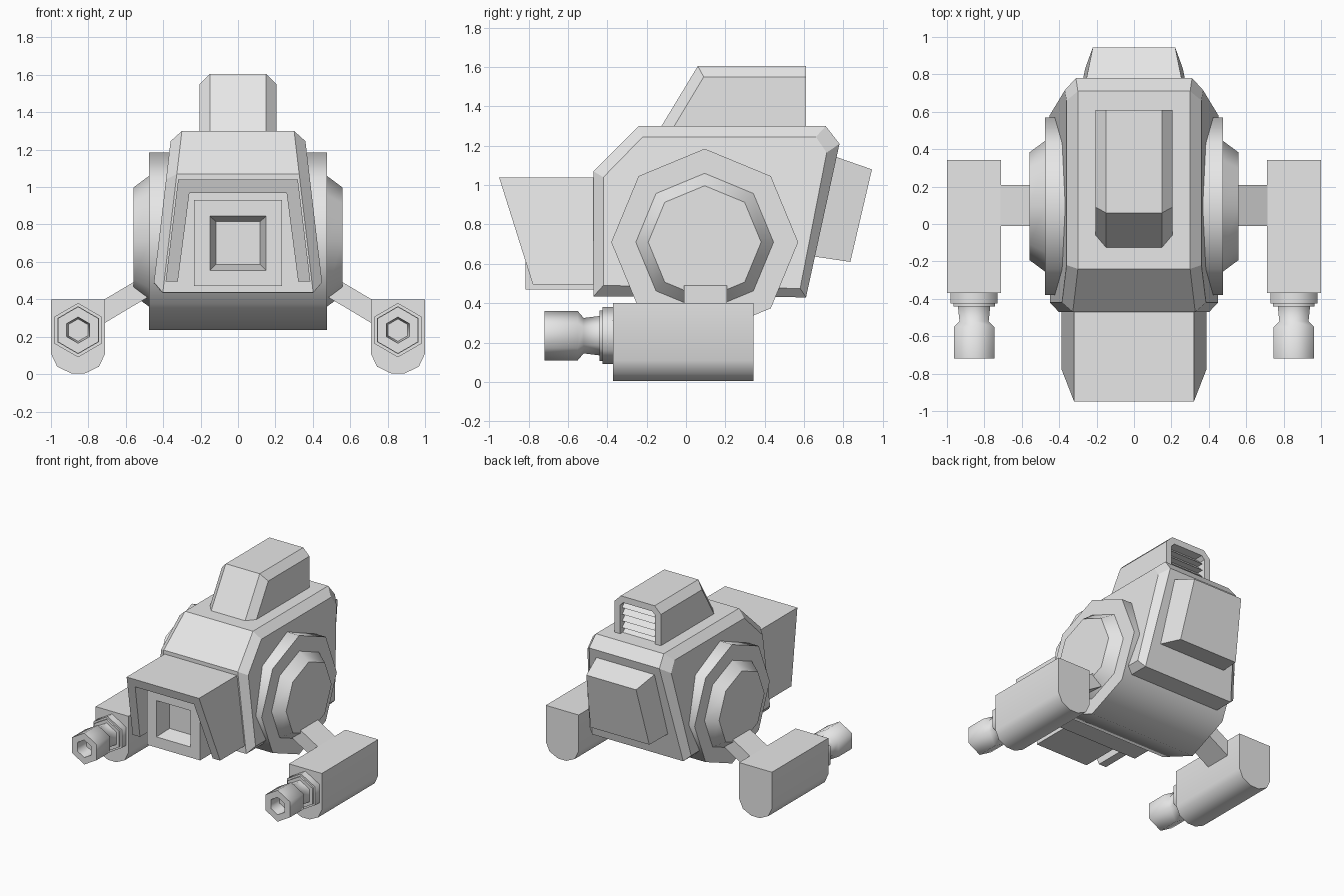
import bpy, bmesh, math
from mathutils import Vector

cube = bpy.data.objects.get("Cube")
if cube:
    bpy.data.objects.remove(cube, do_unlink=True)

grey = bpy.data.materials.new("light_grey")
grey.use_nodes = True
grey.diffuse_color = (0.8, 0.8, 0.8, 1)
grey.node_tree.nodes["Principled BSDF"].inputs["Base Color"].default_value = (0.8, 0.8, 0.8, 1)


def loft(name, rings, smooth=None, recess=None):
    """Skin equal-sized rings and cap both ends.
    recess = (direction, border, depth, end scale) sinks the face facing that way."""
    bm = bmesh.new()
    loops = [[bm.verts.new(p) for p in ring] for ring in rings]
    n = len(loops[0])
    for a, b in zip(loops, loops[1:]):
        for i in range(n):
            j = (i + 1) % n
            bm.faces.new((a[i], a[j], b[j], b[i]))
    bm.faces.new(loops[0])
    bm.faces.new(loops[-1])
    bmesh.ops.recalc_face_normals(bm, faces=bm.faces)
    if recess:
        direction, border, depth, scale = recess
        direction = Vector(direction)
        bm.normal_update()
        face = max(bm.faces, key=lambda f: f.normal.dot(direction))
        bmesh.ops.inset_individual(bm, faces=[face], thickness=border, use_even_offset=True)
        out = bmesh.ops.extrude_face_region(bm, geom=[face])["geom"]
        verts = [v for v in out if isinstance(v, bmesh.types.BMVert)]
        if face.is_valid:
            bm.faces.remove(face)
        mid = sum((v.co for v in verts), Vector()) / len(verts)
        for v in verts:
            v.co = mid + (v.co - mid) * scale - direction * depth
        bmesh.ops.recalc_face_normals(bm, faces=bm.faces)
    mesh = bpy.data.meshes.new(name)
    bm.to_mesh(mesh)
    bm.free()
    mesh.materials.append(grey)
    obj = bpy.data.objects.new(name, mesh)
    bpy.context.collection.objects.link(obj)
    if smooth:
        bpy.ops.object.select_all(action="DESELECT")
        obj.select_set(True)
        bpy.context.view_layer.objects.active = obj
        bpy.ops.object.shade_smooth_by_angle(angle=math.radians(smooth))
    return obj


def chamfered(name, mid, side, mid_x, side_x, **kw):
    """Side profile (y, z) across the middle, with a smaller one on each flank."""
    rings = [[(s * fx(z), y, z) for y, z in prof]
             for s, fx, prof in ((-1, side_x, side), (-1, mid_x, mid),
                                 (1, mid_x, mid), (1, side_x, side))]
    return loft(name, rings, **kw)


def polygon(sides, r, turn=0.0):
    return [(r * math.sin(turn + math.tau * i / sides), r * math.cos(turn + math.tau * i / sides))
            for i in range(sides)]


# Main hull, widening downwards
chamfered("hull",
          [(-.47, 1.07), (-.24, 1.30), (.71, 1.30), (.78, 1.21), (.61, .43), (-.47, .435)],
          [(-.42, 1.04), (-.22, 1.245), (.66, 1.245), (.715, 1.165), (.58, .475), (-.42, .49)],
          lambda z: .30 + (1.30 - z) * .118,
          lambda z: .36 + (1.25 - z) * .118)

# Top turret with a vent opening at the back
chamfered("turret",
          [(-.155, 1.25), (.06, 1.605), (.61, 1.605), (.61, 1.25)],
          [(-.09, 1.25), (.09, 1.55), (.61, 1.55), (.61, 1.25)],
          lambda z: .15, lambda z: .205)
bpy.data.objects.remove(bpy.data.objects["turret"], do_unlink=True)
front = [(-.205, -.09, 1.25), (-.205, .09, 1.55), (-.15, .06, 1.605),
         (.15, .06, 1.605), (.205, .09, 1.55), (.205, -.09, 1.25),
         (.15, -.155, 1.25), (-.15, -.155, 1.25)]
shell = [(-.205, 1.25), (-.205, 1.55), (-.15, 1.605), (.15, 1.605), (.205, 1.55), (.205, 1.25)]


def turret():
    bm = bmesh.new()
    f = [bm.verts.new(p) for p in front]
    b = [bm.verts.new((x, .61, z)) for x, z in shell]
    for i in range(5):
        bm.faces.new((f[i], f[i + 1], b[i + 1], b[i]))
    bm.faces.new((f[0], f[7], f[2], f[1]))      # front corner chamfers
    bm.faces.new((f[5], f[4], f[3], f[6]))
    bm.faces.new((f[7], f[6], f[3], f[2]))      # sloped front
    bm.faces.new((f[0], b[0], b[5], f[5], f[6], f[7]))
    back = bm.faces.new(b)
    bmesh.ops.recalc_face_normals(bm, faces=bm.faces)
    bmesh.ops.inset_individual(bm, faces=[back], thickness=.05, use_even_offset=True)
    out = bmesh.ops.extrude_face_region(bm, geom=[back])["geom"]
    if back.is_valid:
        bm.faces.remove(back)
    for v in out:
        if isinstance(v, bmesh.types.BMVert):
            v.co.y -= .12
    bmesh.ops.recalc_face_normals(bm, faces=bm.faces)
    mesh = bpy.data.meshes.new("turret")
    bm.to_mesh(mesh)
    bm.free()
    mesh.materials.append(grey)
    bpy.context.collection.objects.link(bpy.data.objects.new("turret", mesh))


turret()

# Louvres inside the vent
teeth = [(.48, 1.29)]
for i in range(5):
    z = 1.29 + i * .053
    teeth += [(.59, z), (.535, z + .053)]
teeth.append((.48, 1.555))
loft("vent_louvres", [[(x, y, z) for y, z in teeth] for x in (-.152, .152)])

# Hood with an open, sloping mouth
hood = [(-.387, .495), (-.32, 1.04), (.32, 1.04), (.387, .495),
        (.322, .495), (.26, .968), (-.26, .968), (-.322, .495)]
loft("nose_hood", [[(x, -.95 + (1.04 - z) * .315, z) for x, z in hood],
                   [(x, -.44, z) for x, z in hood]])

# Sensor block under the hood, with a tapered square socket
block = [(-.235, .47), (.235, .47), (.235, .93), (-.235, .93)]
loft("sensor_block", [[(x, y, z) for x, z in block] for y in (-.815, -.44)],
     recess=((0, -1, 0), .085, .12, .79))

# Rear pack, tapering outwards
loft("rear_pack", [
    [(-.27, .70, 1.165), (.27, .70, 1.165), (.31, .60, .645), (-.31, .60, .645)],
    [(-.22, .945, 1.08), (.22, .945, 1.08), (.26, .835, .61), (-.26, .835, .61)]])

# Eight-sided hub through the hull, with a raised cap at each end
hub = ((-.56, .287), (-.475, .35), (-.475, .475), (.475, .475), (.475, .35), (.56, .287))
loft("side_hub", [[(x, .095 + a, .71 + b) for a, b in polygon(8, r)] for x, r in hub], smooth=50)

# Arms, gun pods and barrels on both sides
pod = [(-.145, .40), (-.145, .11), (-.112, .04), (-.037, .004),
       (.037, .004), (.112, .04), (.145, .11), (.145, .40)]
arm = [(.73, .39), (.45, .556), (.45, .43), (.73, .263)]
barrel = [(-.36, .145), (-.425, .145), (-.425, .128), (-.44, .128), (-.44, .10), (-.52, .09),
          (-.55, .125), (-.72, .125), (-.72, .07), (-.62, .06)]
for s, side in ((1, "left"), (-1, "right")):
    loft(side + "_arm", [[(s * x, y, z) for x, z in arm] for y in (-.01, .208)])
    loft(side + "_gun_pod", [[(s * .855 + x, y, z) for x, z in pod] for y in (-.37, .343)], smooth=50)
    loft(side + "_barrel", [[(s * .855 + a, y, .235 + b) for a, b in polygon(6, r)]
                            for y, r in barrel], smooth=62)
